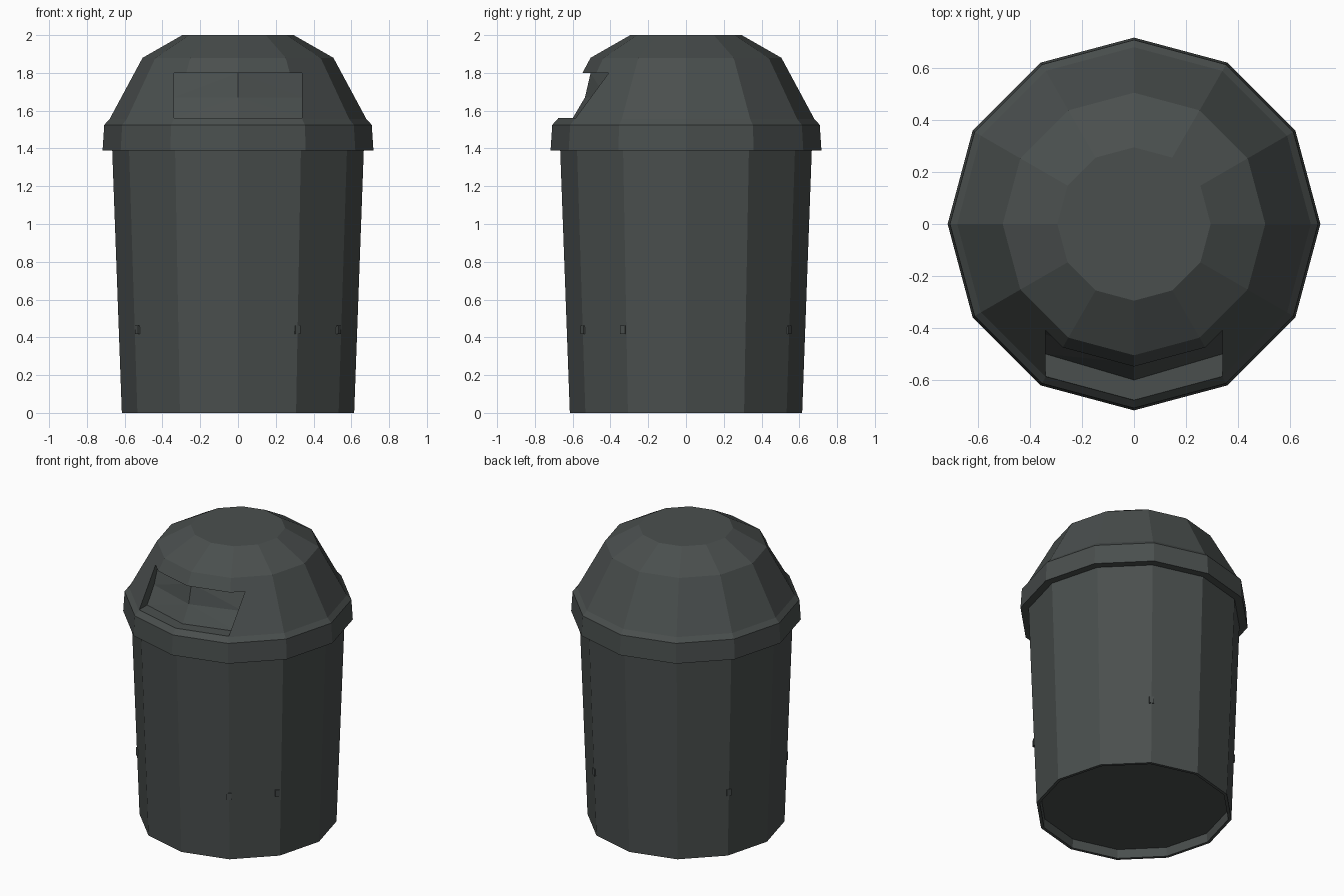
import bpy, bmesh, math
from mathutils import Matrix

if "Cube" in bpy.data.objects:
    bpy.data.objects.remove(bpy.data.objects["Cube"])

SIDES = 12
gray = bpy.data.materials.new("dark_green_gray")
gray.diffuse_color = (0.068, 0.078, 0.076, 1)
gray.use_nodes = True
gray.node_tree.nodes["Principled BSDF"].inputs["Base Color"].default_value = gray.diffuse_color


def finish(name, bm, mat=gray):
    bmesh.ops.recalc_face_normals(bm, faces=bm.faces)
    me = bpy.data.meshes.new(name)
    bm.to_mesh(me)
    bm.free()
    ob = bpy.data.objects.new(name, me)
    bpy.context.collection.objects.link(ob)
    me.materials.append(mat)
    return ob


def lathe(name, profile):
    """Closed faceted solid from (radius, z) rings, capped at both ends."""
    bm = bmesh.new()
    rings = [[bm.verts.new((r * math.cos(2 * math.pi * i / SIDES),
                            r * math.sin(2 * math.pi * i / SIDES), z))
              for i in range(SIDES)] for r, z in profile]
    for a, b in zip(rings, rings[1:]):
        for i in range(SIDES):
            j = (i + 1) % SIDES
            bm.faces.new((a[i], a[j], b[j], b[i]))
    bm.faces.new(rings[0])
    bm.faces.new(rings[-1])
    return finish(name, bm)


# tapered body with a recessed floor
lathe("bin_body", [(0.59, 0.06), (0.595, 0.0), (0.615, 0.0), (0.667, 1.42)])

# domed lid with overhanging rim
lid = lathe("domed_lid", [(0.655, 1.39), (0.717, 1.39), (0.708, 1.525),
                          (0.68, 1.555), (0.505, 1.88), (0.295, 2.0)])

# cutter for the recessed front flap: columns (x, back-wall y at three heights)
bm = bmesh.new()
cols = []
for x, ys in ((-0.34, (-0.50, -0.425, -0.375)),
              (0.0, (-0.60, -0.535, -0.505)),
              (0.34, (-0.50, -0.425, -0.375))):
    pts = list(zip(ys, (1.56, 1.67, 1.80))) + [(-1.0, 1.80), (-1.0, 1.56)]
    cols.append([bm.verts.new((x, y, z)) for y, z in pts])
for a, b in zip(cols, cols[1:]):
    for i in range(5):
        j = (i + 1) % 5
        bm.faces.new((a[i], a[j], b[j], b[i]))
bm.faces.new(cols[0])
bm.faces.new(cols[-1])
bmesh.ops.triangulate(bm, faces=bm.faces)
cutter = finish("flap_cutter", bm)
cutter.hide_render = True
cutter.hide_set(True)
mod = lid.modifiers.new("flap_recess", "BOOLEAN")
mod.operation = "DIFFERENCE"
mod.solver = "EXACT"
mod.object = cutter

# small plugs low on the body
for k, deg in enumerate((-60, -32, 212, 60, 150)):
    bm = bmesh.new()
    bmesh.ops.create_cube(bm, size=1, matrix=Matrix.Rotation(math.radians(deg), 4, "Z")
                          @ Matrix.Translation((0.627, 0, 0.44))
                          @ Matrix.Diagonal((0.016, 0.03, 0.045, 1)))
    finish(f"drain_plug_{k + 1}", bm)
